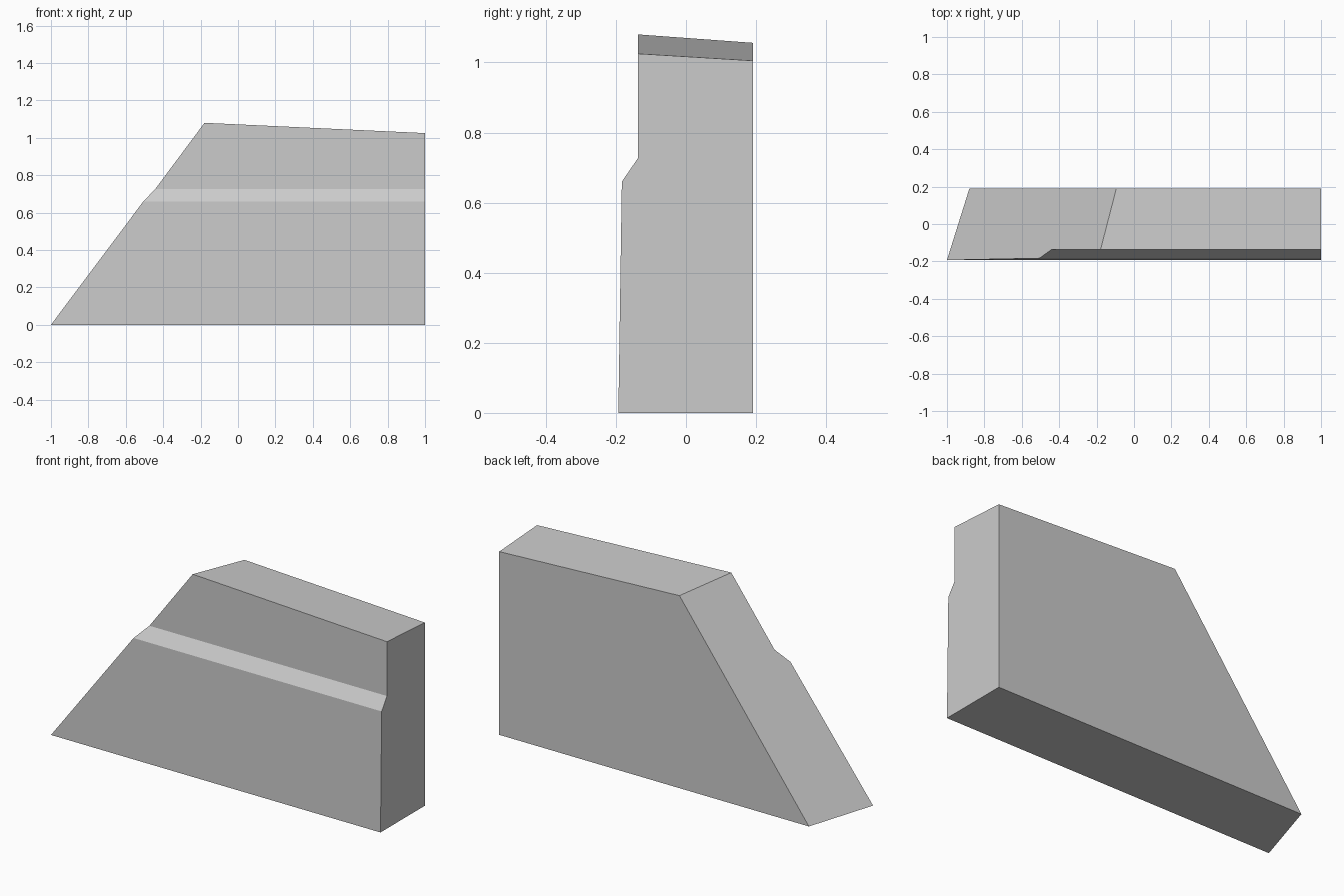
import bpy
import bmesh
from mathutils import Vector

cube = bpy.data.objects.get("Cube")
if cube:
    bpy.data.objects.remove(cube, do_unlink=True)

# Plain grey material
grey = bpy.data.materials.new("plain grey")
grey.use_nodes = True
colour = (0.6, 0.6, 0.6, 1)
grey.diffuse_color = colour
grey.node_tree.nodes["Principled BSDF"].inputs["Base Color"].default_value = colour


def slice_off(bm, point, normal):
    """Remove everything on the normal side of a plane and cap the cut."""
    geom = bm.verts[:] + bm.edges[:] + bm.faces[:]
    cut = bmesh.ops.bisect_plane(bm, geom=geom, dist=1e-5, plane_co=point,
                                 plane_no=normal, clear_outer=True)
    rim = [e for e in cut["geom_cut"] if isinstance(e, bmesh.types.BMEdge)]
    bmesh.ops.contextual_create(bm, geom=rim)


# Wall cross-section (y, z) with a sloping ledge on the front
profile = [(-0.193, 0), (-0.183, 0.66), (-0.137, 0.727),
           (-0.137, 1.3), (0.191, 1.3), (0.191, 0)]
bm = bmesh.new()
section = bm.faces.new([bm.verts.new((1, y, z)) for y, z in profile])
swept = bmesh.ops.extrude_face_region(bm, geom=[section], use_keep_orig=True)
bmesh.ops.translate(bm, vec=(-2.2, 0, 0),
                    verts=[v for v in swept["geom"] if isinstance(v, bmesh.types.BMVert)])
bmesh.ops.recalc_face_normals(bm, faces=bm.faces)

# Sloping end, then the gently tilted top
slice_off(bm, Vector((-1, -0.193, 0)), Vector((-1, 0.313, 0.744)))
slice_off(bm, Vector((1, -0.137, 1.025)), Vector((0.0466, 0.061, 1)))
bmesh.ops.recalc_face_normals(bm, faces=bm.faces)

mesh = bpy.data.meshes.new("sloped_wall")
bm.to_mesh(mesh)
bm.free()
mesh.materials.append(grey)
wall = bpy.data.objects.new("sloped_wall", mesh)
bpy.context.collection.objects.link(wall)
